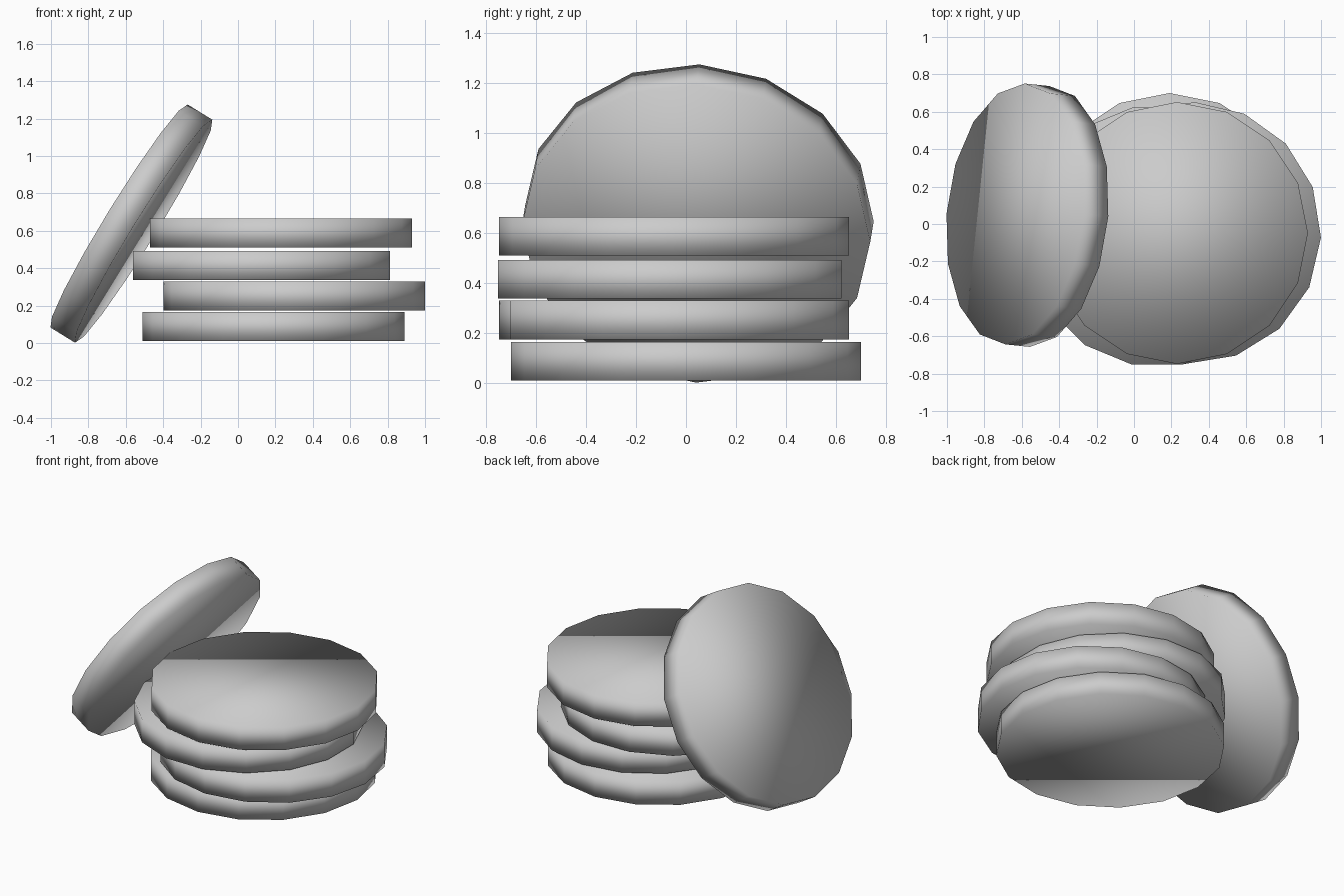
import bpy, bmesh
from math import radians, sin, cos
from mathutils import Matrix, Vector

if "Cube" in bpy.data.objects:
    bpy.data.objects.remove(bpy.data.objects["Cube"])

RADIUS, THICK, SIDES = 0.70, 0.155, 16


def disc(name, matrix):
    """Low-poly smooth-shaded disc placed by a matrix."""
    bm = bmesh.new()
    bmesh.ops.create_cone(bm, cap_ends=True, segments=SIDES, radius1=RADIUS,
                          radius2=RADIUS, depth=THICK, matrix=matrix)
    for f in bm.faces:
        f.smooth = True
    mesh = bpy.data.meshes.new(name)
    bm.to_mesh(mesh)
    bm.free()
    ob = bpy.data.objects.new(name, mesh)
    bpy.context.collection.objects.link(ob)
    return ob


# Stack of four loosely piled discs: x, y, z centre, spin in degrees
stack = [
    (0.19, 0.0, 0.087, 0),
    (0.30, -0.048, 0.252, -2),
    (0.125, -0.065, 0.415, 11.25),
    (0.23, -0.048, 0.587, 0),
]
for i, (x, y, z, spin) in enumerate(stack):
    disc(f"stacked_disc_{i + 1}",
         Matrix.Translation((x, y, z)) @ Matrix.Rotation(radians(spin), 4, 'Z'))

# Fifth disc leaning against the stack, slightly turned
lean, turn = radians(58.4), radians(5)
d = Vector((cos(lean), 0, sin(lean)))
side = Vector((sin(lean), 0, -cos(lean)))
e = cos(turn) * Vector((0, 1, 0)) + sin(turn) * side
n = d.cross(e)
basis = Matrix((d, e, n)).transposed().to_4x4()
disc("leaning_disc", Matrix.Translation((-0.57, 0.047, 0.638)) @ basis)
